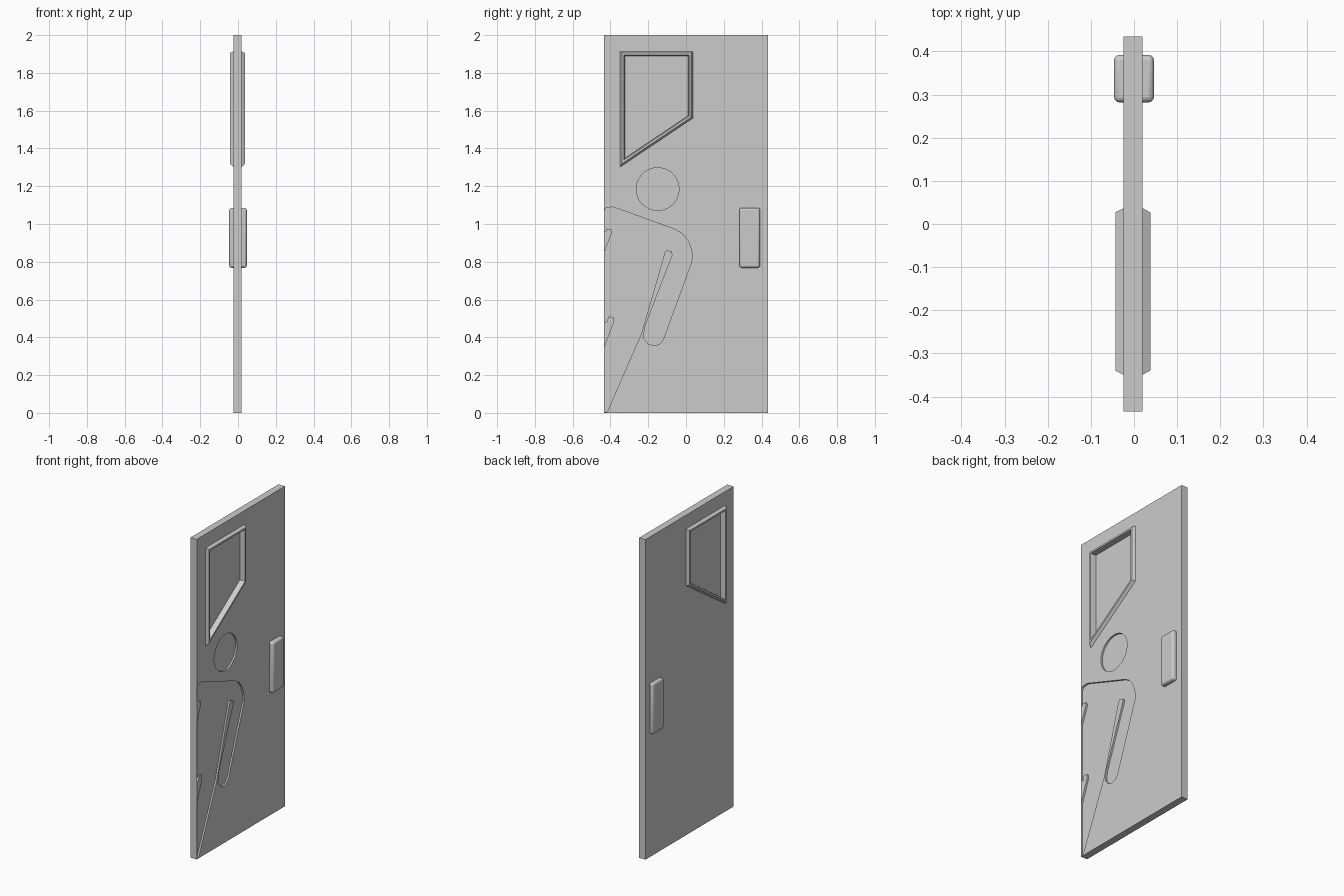
import bpy, bmesh, math
from mathutils import Vector

if "Cube" in bpy.data.objects:
    bpy.data.objects.remove(bpy.data.objects["Cube"])

MID = -0.0025      # centre plane of the door in x
HALF = 0.022       # half thickness of the door
FRONT = MID + HALF


def finish(name, bm):
    bmesh.ops.recalc_face_normals(bm, faces=bm.faces[:])
    mesh = bpy.data.meshes.new(name)
    bm.to_mesh(mesh)
    bm.free()
    ob = bpy.data.objects.new(name, mesh)
    bpy.context.collection.objects.link(ob)
    return ob


def prism(name, pts, x0, x1):
    """Extrude a y-z outline along x."""
    bm = bmesh.new()
    a = [bm.verts.new((x0, y, z)) for y, z in pts]
    b = [bm.verts.new((x1, y, z)) for y, z in pts]
    bm.faces.new(a)
    bm.faces.new(b)
    for i in range(len(pts)):
        j = (i + 1) % len(pts)
        bm.faces.new((a[i], a[j], b[j], b[i]))
    return finish(name, bm)


def inset(pts, d):
    """Mitred inset of a clockwise outline."""
    out = []
    for i, p in enumerate(pts):
        p = Vector(p)
        e0 = (p - Vector(pts[i - 1])).normalized()
        e1 = (Vector(pts[(i + 1) % len(pts)]) - p).normalized()
        n0, n1 = Vector((e0.y, -e0.x)), Vector((e1.y, -e1.x))
        out.append(tuple(p + (n0 + n1) * d / (1 + n0.dot(n1))))
    return out


def rect(y0, y1, z0, z1):
    return [(y0, z1), (y1, z1), (y1, z0), (y0, z0)]


def cut(target, cutter):
    cutter.hide_render = True
    m = target.modifiers.new(cutter.name, 'BOOLEAN')
    m.operation = 'DIFFERENCE'
    m.solver = 'EXACT'
    m.object = cutter
    bpy.context.view_layer.objects.active = target
    bpy.ops.object.modifier_apply(modifier=m.name)
    bpy.data.objects.remove(cutter)


# Door slab
door = prism("door_slab", rect(-0.435, 0.435, 0, 2), MID - HALF, FRONT)

# Window opening, bevelled frame on both faces, and pane
window = [(-0.35, 1.915), (0.037, 1.915), (0.037, 1.56), (-0.35, 1.30)]
cut(door, prism("window_cutter", inset(window, 0.012), -0.2, 0.2))
half = [(0, 0.021), (0.01, 0.0405), (0.021, 0.0405), (0.026, 0.008)]
section = half + [(d, -x) for d, x in reversed(half)]
bm = bmesh.new()
rings = [[bm.verts.new((MID + x, y, z)) for y, z in inset(window, d)]
         for d, x in section]
for k in range(len(rings)):
    a, b = rings[k - 1], rings[k]
    for i in range(4):
        j = (i + 1) % 4
        bm.faces.new((a[i], a[j], b[j], b[i]))
finish("window_frame", bm)
prism("window_pane", inset(window, 0.02), MID - 0.008, MID + 0.008)

# Shallow pictogram recessed into the front face: head and body
depth = 0.011
head = [(-0.15 + 0.113 * math.cos(t * math.tau / 48),
         1.185 + 0.113 * math.sin(t * math.tau / 48)) for t in range(48)]
body = [(-0.433, 1.07), (-0.425, 1.085), (-0.385, 1.09), (-0.06, 0.972),
        (-0.02, 0.95), (0.015, 0.905), (0.032, 0.85), (0.03, 0.80),
        (-0.12, 0.39), (-0.14, 0.364), (-0.167, 0.356), (-0.20, 0.365),
        (-0.223, 0.395), (-0.22, 0.45), (-0.072, 0.835), (-0.074, 0.853),
        (-0.102, 0.863), (-0.112, 0.85), (-0.235, 0.423), (-0.417, 0.006),
        (-0.433, 0.006), (-0.433, 0.345), (-0.382, 0.48), (-0.383, 0.506),
        (-0.41, 0.511), (-0.42, 0.48), (-0.433, 0.486), (-0.433, 0.85),
        (-0.392, 0.955), (-0.395, 0.972), (-0.42, 0.975), (-0.426, 0.96),
        (-0.433, 0.963)]
for name, pts in (("head_cutter", head), ("body_cutter", body)):
    cut(door, prism(name, pts, FRONT - depth, FRONT + 0.05))

# Rounded handle block passing through the door
handle = prism("door_handle", rect(0.282, 0.392, 0.768, 1.086), -0.0465, 0.0465)
bev = handle.modifiers.new("rounding", 'BEVEL')
bev.width = 0.013
bev.segments = 3
bpy.ops.object.select_all(action='DESELECT')
handle.select_set(True)
bpy.context.view_layer.objects.active = handle
bpy.ops.object.shade_smooth_by_angle(angle=math.radians(35))
